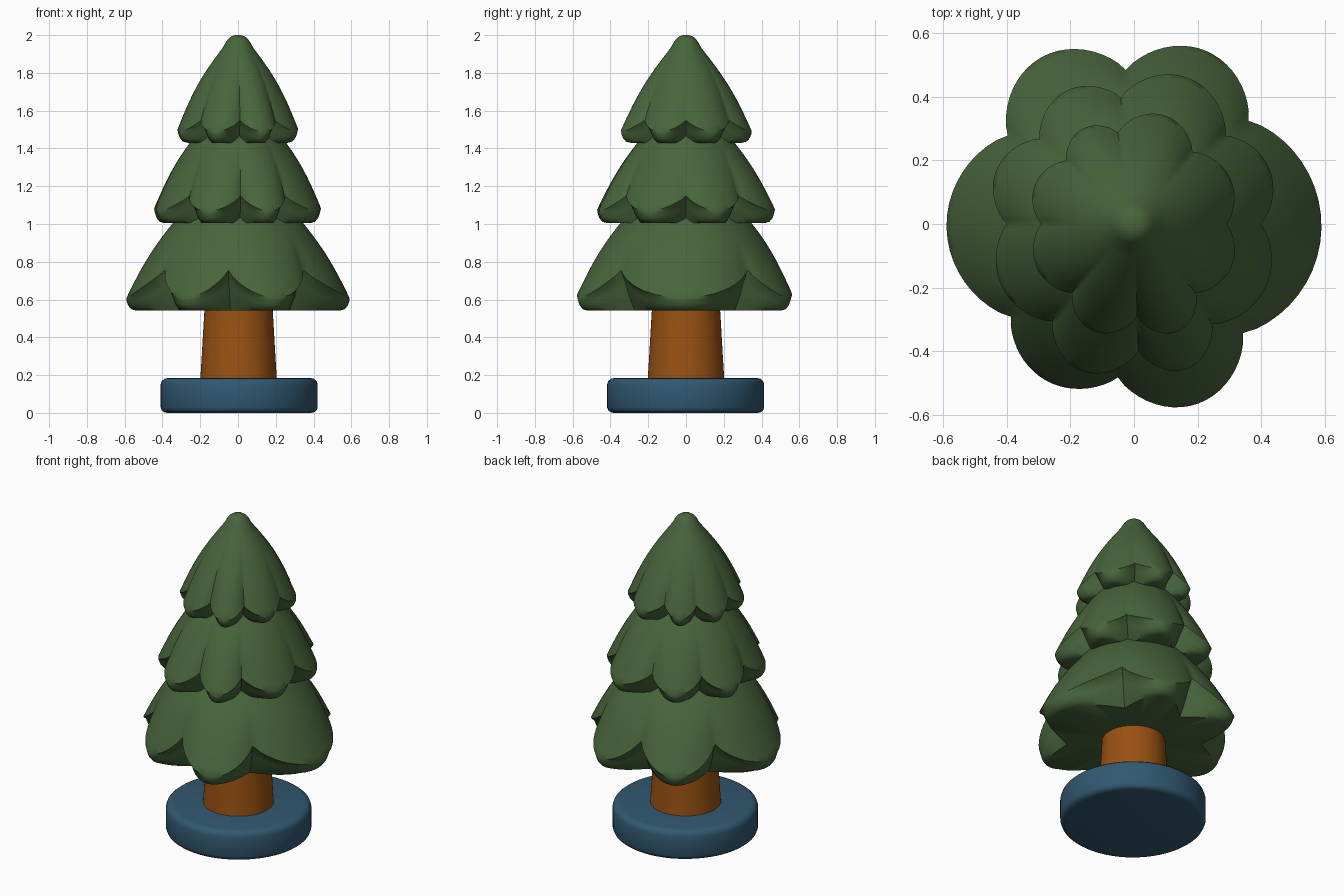
import bpy, bmesh, math

if "Cube" in bpy.data.objects:
    bpy.data.objects.remove(bpy.data.objects["Cube"])


def material(name, rgb):
    m = bpy.data.materials.new(name)
    m.diffuse_color = (*rgb, 1)
    m.use_nodes = True
    m.node_tree.nodes["Principled BSDF"].inputs["Base Color"].default_value = m.diffuse_color
    return m


GREEN = material("pine green", (0.064, 0.130, 0.044))
BROWN = material("warm brown", (0.320, 0.083, 0.006))
BLUE = material("slate blue", (0.031, 0.098, 0.163))


def skin(name, rings, mat, angle):
    """Closed body from a list of equally sized rings, top to bottom."""
    bm = bmesh.new()
    rows = [[bm.verts.new(p) for p in ring] for ring in rings]
    n = len(rows[0])
    for a, b in zip(rows, rows[1:]):
        for i in range(n):
            j = (i + 1) % n
            bm.faces.new((a[i], b[i], b[j], a[j]))
    bm.faces.new(rows[0])
    bm.faces.new(rows[-1][::-1])
    bmesh.ops.recalc_face_normals(bm, faces=bm.faces)
    me = bpy.data.meshes.new(name)
    bm.to_mesh(me)
    bm.free()
    ob = bpy.data.objects.new(name, me)
    bpy.context.collection.objects.link(ob)
    me.materials.append(mat)
    bpy.ops.object.select_all(action='DESELECT')
    ob.select_set(True)
    bpy.context.view_layer.objects.active = ob
    bpy.ops.object.shade_smooth_by_angle(angle=math.radians(angle))
    return ob


def lathe(name, profile, mat, cx=0.0, cy=0.0, n=64):
    rings = [[(cx + r * math.cos(2 * math.pi * i / n),
               cy + r * math.sin(2 * math.pi * i / n), z) for i in range(n)]
             for r, z in profile]
    return skin(name, rings, mat, 50)


def foliage(name, crown, notches, lobes, rn, zn, zl, zbot, inner):
    """Scalloped cone: a lobe swells between each pair of notch angles."""
    per = 20
    columns = []
    for k, a0 in enumerate(notches):
        a1 = notches[(k + 1) % len(notches)]
        if a1 <= a0:
            a1 += 360
        for i in range(per):
            t = i / per
            a = math.radians(a0 + (a1 - a0) * t)
            s = math.sin(math.pi * t) ** 0.85
            mix = lambda p, q: p + (q - p) * s
            hr, hz = mix(rn, lobes[k]), mix(zn, zl)
            prof = list(crown)
            r0, z0 = crown[-1]
            # slightly bulging slope down to the hem
            for j in range(1, 15):
                u = j / 14
                bulge = 0.018 * math.sin(math.pi * u)
                prof.append((r0 + (hr - r0) * u + bulge,
                             z0 + (hz - z0) * u + bulge * 0.5))
            # rolled hem and underside
            h = zn - zbot
            prof.append((mix(rn - 0.012, hr), mix(zn - 0.12 * h, zl - 0.25 * (zl - zbot))))
            prof.append((mix(rn - 0.03, hr - 0.008), mix(zn - 0.3 * h, zl - 0.6 * (zl - zbot))))
            prof.append((mix(rn - 0.06, hr - 0.025), mix(zn - 0.65 * h, zl - 0.9 * (zl - zbot))))
            prof.append((mix(rn - 0.10, hr - 0.05), zbot))
            prof.append((inner, zbot))
            columns.append([(r * math.cos(a), r * math.sin(a), z) for r, z in prof])
    return skin(name, list(zip(*columns)), GREEN, 45)


# Round base and tapered trunk
lathe("base", [(0.375, 0.185), (0.395, 0.181), (0.41, 0.168), (0.416, 0.15),
               (0.416, 0.03), (0.41, 0.014), (0.398, 0.004), (0.38, 0.0)],
      BLUE, 0.006, -0.002)
lathe("trunk", [(0.18, 0.60), (0.181, 0.54), (0.187, 0.44), (0.195, 0.30), (0.203, 0.17)],
      BROWN, 0.003)

# Three tiers of foliage
foliage("lower_foliage", [(0.30, 1.06)],
        [42, 93, 145, 217, 264, 315], [0.59, 0.60, 0.59, 0.565, 0.60, 0.59],
        0.485, 0.755, 0.61, 0.542, 0.15)
foliage("middle_foliage", [(0.20, 1.50)],
        [0, 44, 96, 138, 180, 230, 272, 308],
        [0.46, 0.49, 0.47, 0.465, 0.46, 0.49, 0.485, 0.46],
        0.40, 1.15, 1.07, 1.005, 0.30)
foliage("upper_foliage",
        [(0.012, 2.0), (0.03, 1.996), (0.047, 1.985), (0.062, 1.967), (0.083, 1.93)],
        [0, 51, 100, 137, 180, 228, 272, 312],
        [0.335, 0.355, 0.34, 0.335, 0.335, 0.36, 0.365, 0.335],
        0.292, 1.55, 1.49, 1.43, 0.20)
